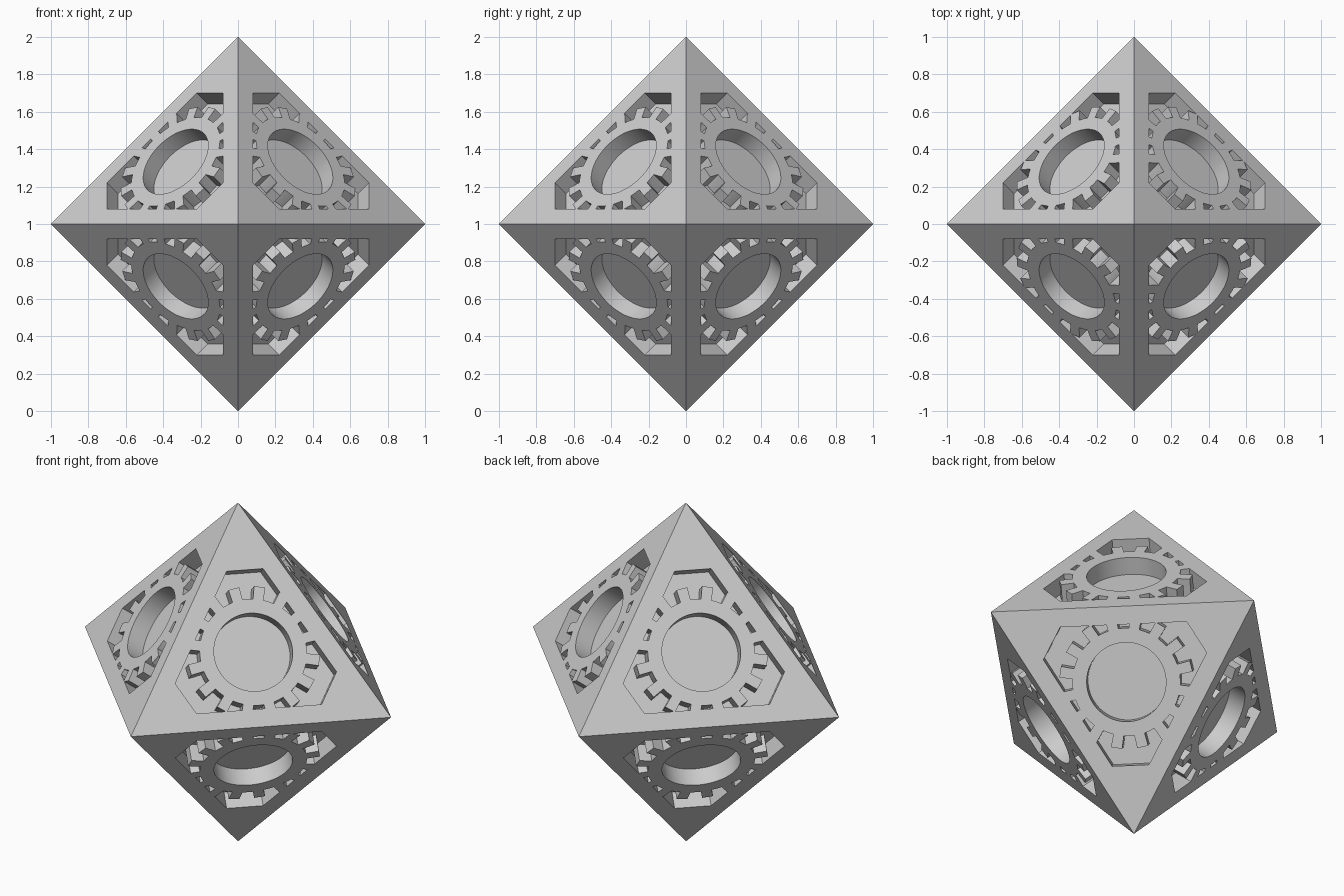
import bpy, bmesh, math
from mathutils import Vector

if "Cube" in bpy.data.objects:
    bpy.data.objects.remove(bpy.data.objects["Cube"])

EDGE, TIP, DEPTH = 0.08, 0.70, 0.10          # pocket margins and depth
HOLE, ROOT, OUTER, TEETH = 0.213, 0.29, 0.36, 16

grey = bpy.data.materials.new("light_grey")
grey.diffuse_color = (0.6, 0.6, 0.6, 1)
grey.use_nodes = True
grey.node_tree.nodes["Principled BSDF"].inputs["Base Color"].default_value = grey.diffuse_color

N = Vector((1, 1, 1)).normalized()
C = Vector((1, 1, 1)) / 3
U = (Vector((0, 0, 1)) - C).normalized()     # towards the z corner of the face
V = N.cross(U)
SIGNS = [(a, b, c) for a in (1, -1) for b in (1, -1) for c in (1, -1)]


def polar(r, a):
    return C + U * (r * math.cos(a)) + V * (r * math.sin(a))


def place(p, s):
    return Vector((p[0] * s[0], p[1] * s[1], p[2] * s[2] + 1))


def finish(bm, name):
    bmesh.ops.remove_doubles(bm, verts=bm.verts, dist=1e-5)
    bmesh.ops.recalc_face_normals(bm, faces=bm.faces)
    me = bpy.data.meshes.new(name)
    bm.to_mesh(me)
    bm.free()
    me.materials.append(grey)
    ob = bpy.data.objects.new(name, me)
    bpy.context.collection.objects.link(ob)
    return ob


def add(bm, pts, s):
    return bm.faces.new([bm.verts.new(place(p, s)) for p in pts])


def clip(pts, k):
    """Keep the part of a convex polygon whose coordinate k is at least EDGE."""
    out = []
    for i, p in enumerate(pts):
        q = pts[(i + 1) % len(pts)]
        if p[k] >= EDGE:
            out.append(p)
        if (p[k] >= EDGE) != (q[k] >= EDGE):
            out.append(p.lerp(q, (EDGE - p[k]) / (q[k] - p[k])))
    return out


# Octahedron body with a six-sided pocket in every face
def corner(i):
    return Vector([1.0 if n == i else 0.0 for n in range(3)])


def rim(i, j):
    p = Vector((EDGE, EDGE, EDGE))
    p[i] = TIP
    p[j] = 1 - TIP - EDGE
    return p


bm = bmesh.new()
for s in SIGNS:
    loop = []
    for i in range(3):
        j, k = (i + 1) % 3, (i + 2) % 3
        add(bm, [corner(i), rim(i, k), rim(i, j)], s)
        add(bm, [corner(i), corner(j), rim(j, i), rim(i, j)], s)
        loop += [rim(i, k), rim(i, j)]
    for a, b in zip(loop, loop[1:] + loop[:1]):
        add(bm, [a, b, b - N * DEPTH, a - N * DEPTH], s)
    add(bm, [p - N * DEPTH for p in loop], s)
finish(bm, "octahedron_body")

# Gear in each pocket, flush with the face; teeth merge into the pocket edges
SEG = TEETH * 4
STEP = 2 * math.pi / SEG
down = N * DEPTH
for n, s in enumerate(SIGNS):
    bm = bmesh.new()
    for i in range(SEG):                     # ring
        a, b = i * STEP, (i + 1) * STEP
        ia, ib, oa, ob_ = polar(HOLE, a), polar(HOLE, b), polar(ROOT, a), polar(ROOT, b)
        add(bm, [ia, oa, ob_, ib], s)
        add(bm, [ia, ib, ib - down, ia - down], s)
        add(bm, [oa, ob_, ob_ - down, oa - down], s)
    gear = finish(bm, "gear_ring_%d" % (n + 1))
    gear.data.shade_smooth()
    bpy.context.view_layer.objects.active = gear
    bpy.ops.object.select_all(action='DESELECT')
    gear.select_set(True)
    bpy.ops.object.shade_smooth_by_angle(angle=math.radians(30))

    bm = bmesh.new()
    for t in range(TEETH):                   # teeth
        m = (t * 4 + 2) * STEP
        w, wt = STEP, STEP * 0.85
        pts = [polar(ROOT, m - w), polar(OUTER, m - wt),
               polar(OUTER, m + wt), polar(ROOT, m + w)]
        for k in range(3):
            pts = clip(pts, k)
        add(bm, pts, s)
        for a, b in zip(pts, pts[1:] + pts[:1]):
            add(bm, [a, b, b - down, a - down], s)
        add(bm, [p - down for p in reversed(pts)], s)
    finish(bm, "gear_teeth_%d" % (n + 1))

# Orient open gear rings outwards
for ob in bpy.context.collection.objects:
    if ob.name.startswith("gear_ring"):
        f = ob.data.polygons[0]
        if f.normal.dot(f.center - Vector((0, 0, 1))) < 0:
            ob.data.flip_normals()
